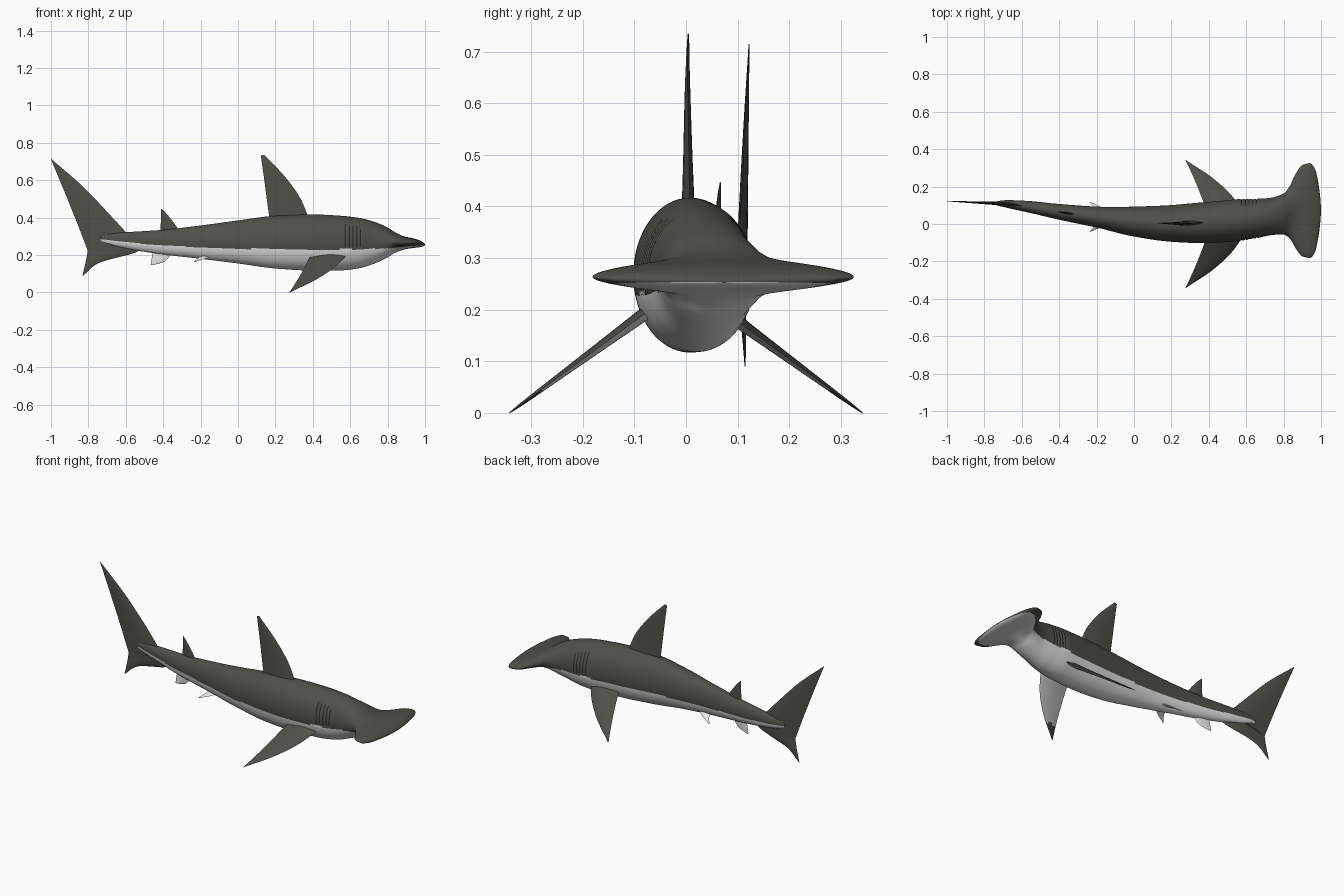
import bpy, bmesh, math
from mathutils import Vector

if "Cube" in bpy.data.objects:
    bpy.data.objects.remove(bpy.data.objects["Cube"])


def material(name, col):
    m = bpy.data.materials.new(name)
    m.diffuse_color = (*col, 1)
    m.use_nodes = True
    m.node_tree.nodes["Principled BSDF"].inputs["Base Color"].default_value = m.diffuse_color
    return m


DARK = material("dark grey skin", (0.08, 0.08, 0.068))
LIGHT = material("pale belly", (0.8, 0.8, 0.8))


def spline(rows, x, keys=None):
    """Smooth interpolation of table rows; keys default to the first column."""
    keys = keys or [r[0] for r in rows]
    n = len(rows)
    x = min(max(x, keys[0]), keys[-1])
    i = max(k for k in range(n - 1) if keys[k] <= x)
    h = keys[i + 1] - keys[i]
    t = (x - keys[i]) / h
    out = []
    for c in range(len(rows[0])):
        def secant(k):
            return (rows[k + 1][c] - rows[k][c]) / (keys[k + 1] - keys[k])

        def slope(k):  # monotone slope, so the curve never overshoots
            if k == 0 or k == n - 1:
                return secant(min(k, n - 2))
            a, b = secant(k - 1), secant(k)
            return 0 if a * b <= 0 else 2 * a * b / (a + b)
        p, q = rows[i][c], rows[i + 1][c]
        out.append((2*t**3 - 3*t*t + 1) * p + (t**3 - 2*t*t + t) * h * slope(i)
                   + (3*t*t - 2*t**3) * q + (t**3 - t*t) * h * slope(i + 1))
    return out


def loft(name, rings, rule):
    """Skin a list of closed rings; rule(centre, normal) is True for pale faces."""
    bm = bmesh.new()
    vs = [[bm.verts.new(p) for p in r] for r in rings]
    n = len(vs[0])
    for a, b in zip(vs, vs[1:]):
        for k in range(n):
            bm.faces.new((a[k], a[(k + 1) % n], b[(k + 1) % n], b[k]))
    bm.faces.new(vs[0])
    bm.faces.new(vs[-1])
    bmesh.ops.recalc_face_normals(bm, faces=bm.faces)
    bm.normal_update()
    for f in bm.faces:
        f.material_index = int(rule(f.calc_center_median(), f.normal))
    me = bpy.data.meshes.new(name)
    bm.to_mesh(me)
    bm.free()
    me.materials.append(DARK)
    me.materials.append(LIGHT)
    ob = bpy.data.objects.new(name, me)
    bpy.context.collection.objects.link(ob)
    bpy.ops.object.select_all(action='DESELECT')
    ob.select_set(True)
    bpy.context.view_layer.objects.active = ob
    bpy.ops.object.shade_smooth_by_angle(angle=math.radians(40))
    return ob


# Body and hammer head: x, centre y, half width, top z, bottom z
BODY = [
    (-.74, .110, .004, .300, .275), (-.73, .110, .012, .313, .268),
    (-.60, .097, .028, .322, .235), (-.40, .065, .042, .335, .203),
    (-.20, .037, .056, .358, .180), (0, .013, .080, .385, .155),
    (.20, .003, .098, .410, .128), (.40, .008, .110, .417, .117),
    (.55, .020, .112, .410, .118), (.65, .029, .106, .398, .130),
    (.73, .040, .100, .377, .155), (.80, .053, .110, .347, .187),
    (.832, .062, .139, .327, .208), (.865, .070, .200, .309, .222),
    (.90, .071, .244, .297, .232), (.94, .072, .253, .289, .238),
    (.967, .072, .224, .280, .241), (.983, .074, .160, .272, .244),
    (.995, .074, .075, .264, .249), (1.0, .074, .010, .258, .253)]
# Height of the colour border along the body
BORDER = [(-.74, .285), (-.4, .252), (0, .235), (.4, .230),
          (.8, .236), (.9, .246), (1, .254)]
GILLS = [.575 + .02 * i for i in range(5)]


def body_ring(x, n=96):
    _, yc, w, zt, zb = spline(BODY, x)
    # flatter wings where the neck widens into the hammer
    e = 2 / (2 - .55 * math.exp(-((x - .85) / .04) ** 2))
    pts = []
    for k in range(n):
        a = 2 * math.pi * k / n
        c, s = math.cos(a), math.sin(a)
        y = w * math.copysign(abs(c) ** e, c)
        z = (zt + zb) / 2 + (zt - zb) / 2 * math.copysign(abs(s) ** e, s)
        if .235 < z < .375:  # gill slits
            y *= 1 - .04 * sum(math.exp(-((x - g) / .004) ** 2) for g in GILLS)
        pts.append((x, yc + y, z))
    return pts


xs = [a[0] + (b[0] - a[0]) * i / 20 for a, b in zip(BODY, BODY[1:]) for i in range(20)]
loft("body_and_head", [body_ring(x) for x in xs + [1.0]],
     lambda c, n: c.z < spline(BORDER, c.x)[1])


def fin(name, rows, normal, rule, bend=False):
    """rows: leading xyz, trailing xyz, thickness, from root to tip."""
    rings, K = [], 12
    normal = Vector(normal).normalized()
    keys = list(range(len(rows)))
    for i in range(8 * (len(rows) - 1) + 1):
        r = spline(rows, i / 8, keys)
        lead, trail = Vector(r[0:3]), Vector(r[3:6])
        ring = []
        for k in range(2 * K):
            side, u = (1, k / K) if k <= K else (-1, 2 - k / K)
            t = r[6] / 2 * math.sin(math.pi * u ** .8)
            p = lead.lerp(trail, u) + normal * side * t
            if bend:  # follow the curved spine
                p.y += spine(p.x)
            ring.append(p)
        rings.append(ring)
    return loft(name, rings, rule)


def spine(x):
    return spline(BODY, x)[1] if x > -.73 else .11 + (-.73 - x) * .045


def middle_fin(name, rows, pale=False):
    """Upright fin on the spine; rows: lead x z, trail x z, thickness."""
    fin(name, [(a, 0, b, c, 0, d, t) for a, b, c, d, t in rows], (0, 1, 0),
        lambda c, n: pale, bend=True)


middle_fin("dorsal_fin", [
    (.385, .38, .17, .38, .026), (.335, .50, .155, .49, .018),
    (.25, .62, .138, .62, .011), (.14, .735, .122, .732, .003)])
middle_fin("second_dorsal_fin", [
    (-.30, .31, -.415, .31, .015), (-.345, .375, -.413, .37, .010),
    (-.39, .43, -.411, .425, .005), (-.408, .447, -.411, .444, .002)])
middle_fin("anal_fin", [
    (-.35, .22, -.452, .23, .012), (-.372, .185, -.458, .20, .010),
    (-.40, .162, -.464, .168, .006), (-.45, .148, -.467, .147, .002)], pale=True)
middle_fin("tail_upper_lobe", [
    (-.56, .28, -.803, .222, .022), (-.68, .41, -.85, .345, .017),
    (-.83, .567, -.92, .52, .010), (-1.0, .715, -1.0, .712, .002)])
middle_fin("tail_lower_lobe", [
    (-.52, .25, -.80, .25, .016), (-.54, .218, -.804, .222, .014),
    (-.75, .155, -.812, .175, .009), (-.828, .09, -.832, .09, .002)])

# Paired fins, mirrored left and right
for s, side in ((1, "left"), (-1, "right")):
    rows = []
    for y, lead, trail, t in ((.08, .575, .385, .026), (.16, .515, .355, .019),
                              (.25, .415, .318, .012), (.32, .31, .285, .006),
                              (.342, .277, .274, .002)):
        z = .17 - (y - .11) * .733
        rows.append((lead, s * y, z, trail, s * y, z, t))
    # pale underside with a dark tip
    fin(side + "_pectoral_fin", rows, (0, s * .59, .81),
        lambda c, n: n.z < 0 and c.z > .045)
    fin(side + "_pelvic_fin", [
        (-.12, .04 + s * .015, .20, -.20, .04 + s * .015, .20, .012),
        (-.17, .038 + s * .05, .182, -.215, .038 + s * .05, .182, .007),
        (-.233, .038 + s * .08, .163, -.238, .038 + s * .08, .163, .002)],
        (0, s * .45, .89), lambda c, n: True)
